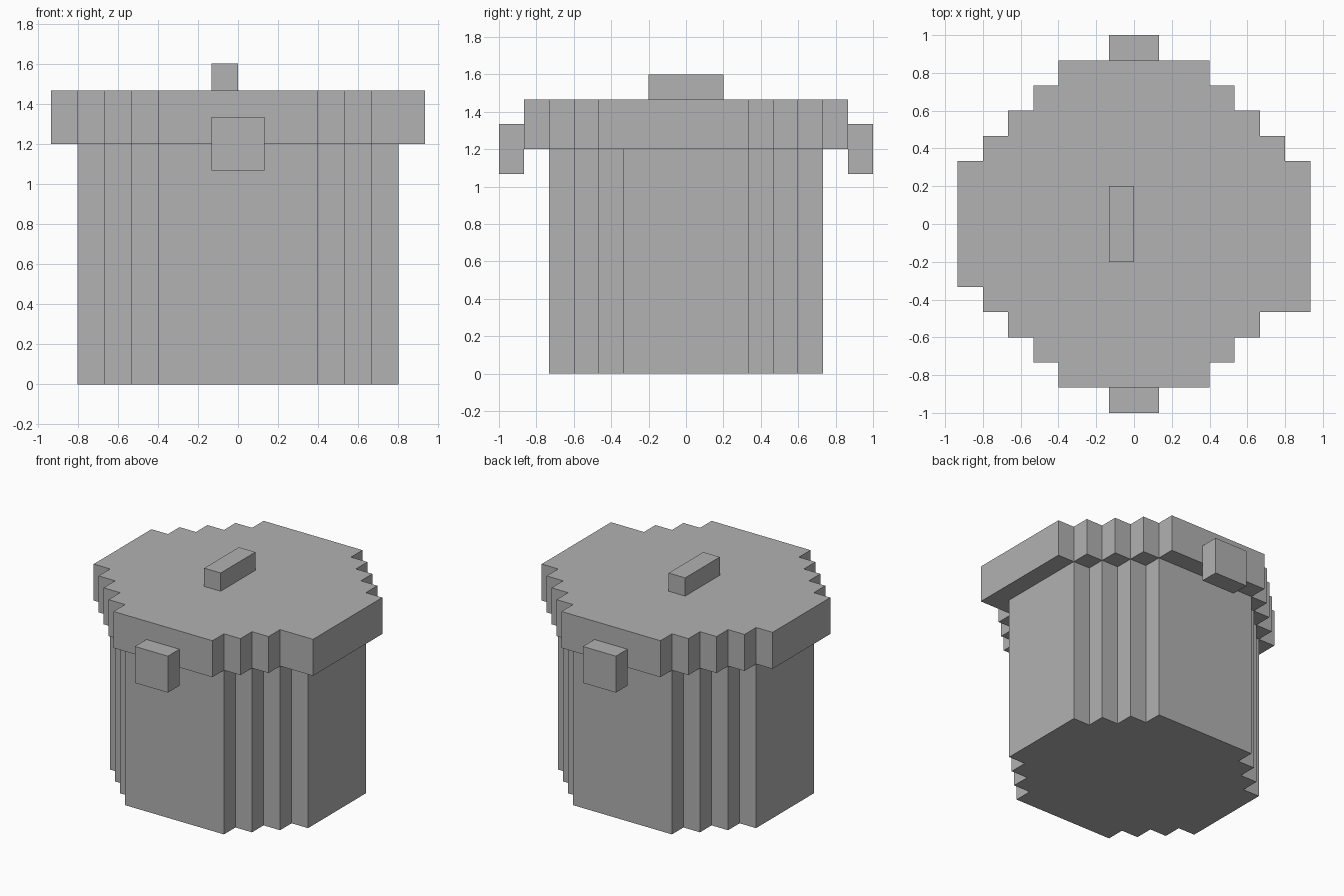
import bpy
import bmesh

cube = bpy.data.objects.get("Cube")
if cube:
    bpy.data.objects.remove(cube, do_unlink=True)

U = 2 / 15  # one block

grey = bpy.data.materials.new("plain_grey")
grey.use_nodes = True
colour = (0.445, 0.445, 0.445, 1)
grey.diffuse_color = colour
grey.node_tree.nodes["Principled BSDF"].inputs["Base Color"].default_value = colour


def prism(name, outline, z0, z1):
    """Extrude a closed outline, given in blocks, from z0 to z1."""
    bm = bmesh.new()
    base = bm.faces.new([bm.verts.new((x * U, y * U, z0 * U)) for x, y in outline])
    top = bmesh.ops.extrude_face_region(bm, geom=[base])["geom"]
    bmesh.ops.translate(bm, vec=(0, 0, (z1 - z0) * U),
                        verts=[v for v in top if isinstance(v, bmesh.types.BMVert)])
    bmesh.ops.recalc_face_normals(bm, faces=bm.faces)
    mesh = bpy.data.meshes.new(name)
    bm.to_mesh(mesh)
    bm.free()
    mesh.materials.append(grey)
    obj = bpy.data.objects.new(name, mesh)
    bpy.context.collection.objects.link(obj)
    return obj


def box(name, x0, x1, y0, y1, z0, z1):
    return prism(name, [(x0, y0), (x1, y0), (x1, y1), (x0, y1)], z0, z1)


def stairs(corners):
    """Quarter outline: outer corners joined by inner corners."""
    points = [corners[0]]
    for a, b in zip(corners, corners[1:]):
        points += [(a[0], b[1]), b]
    return points


def round_outline(corners, front_left=None):
    """Mirror a quarter into a full stepped ring; one quarter may differ."""
    quarter = stairs(corners)
    special = stairs(front_left or corners)
    return (quarter
            + [(x, -y) for x, y in reversed(special)]
            + [(-x, -y) for x, y in quarter]
            + [(-x, y) for x, y in reversed(quarter)])


# Stepped body
body_steps = [(3 + i, 5.5 - i) for i in range(4)]
prism("body", round_outline(body_steps), 0, 9)

# Overhanging lid, with one step filled in at a front corner
lid_steps = [(3 + i, 6.5 - i) for i in range(5)]
prism("lid", round_outline(lid_steps, lid_steps[:3] + [(7, 3.5)]), 9, 11)

# Lid grip, set one half block off centre
box("lid_grip", -1, 0, -1.5, 1.5, 11, 12)

# Handles at front and back
for name, y in (("front_handle", -7.5), ("back_handle", 6.5)):
    box(name, -1, 1, y, y + 1, 8, 10)
